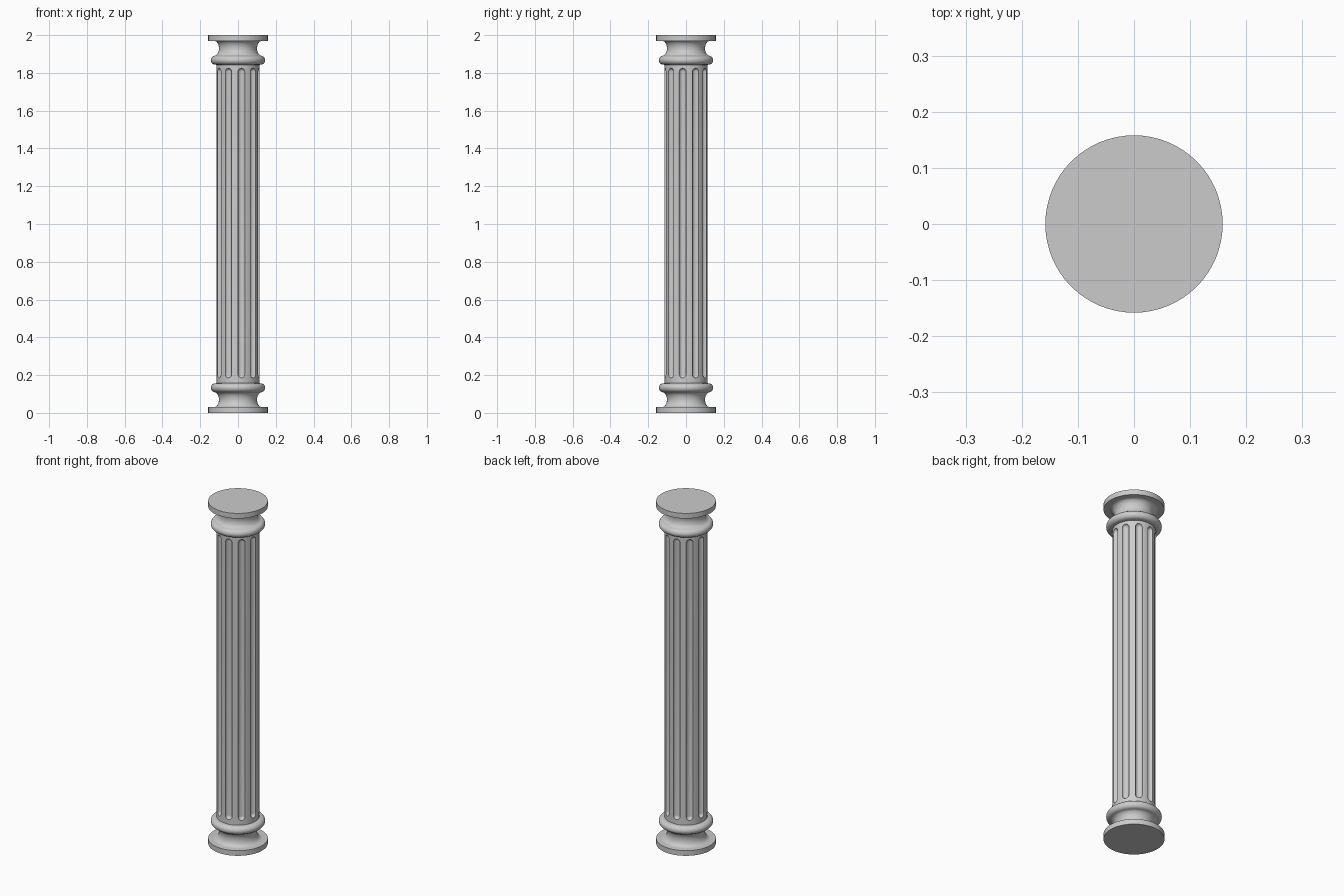
import bpy, bmesh
from math import sin, cos, pi, radians
from mathutils import Matrix, Vector

if "Cube" in bpy.data.objects:
    bpy.data.objects.remove(bpy.data.objects["Cube"])


def revolve(name, profile, segments=64):
    """Solid of revolution around z from (radius, height) points."""
    bm = bmesh.new()
    verts = [bm.verts.new((r, 0, z)) for r, z in profile]
    edges = [bm.edges.new(pair) for pair in zip(verts, verts[1:])]
    bmesh.ops.spin(bm, geom=verts + edges, cent=(0, 0, 0), axis=(0, 0, 1),
                   angle=2 * pi, steps=segments)
    bmesh.ops.remove_doubles(bm, verts=bm.verts, dist=1e-5)
    bmesh.ops.recalc_face_normals(bm, faces=bm.faces)
    mesh = bpy.data.meshes.new(name)
    bm.to_mesh(mesh)
    bm.free()
    obj = bpy.data.objects.new(name, mesh)
    bpy.context.collection.objects.link(obj)
    return obj


def smooth(obj):
    bpy.ops.object.select_all(action='DESELECT')
    obj.select_set(True)
    bpy.context.view_layer.objects.active = obj
    bpy.ops.object.shade_smooth_by_angle(angle=radians(35))


def arc(cr, cz, rr, rz, a0, a1, n=12):
    """Elliptical arc in the (radius, height) plane, angles in degrees."""
    angles = [radians(a0 + (a1 - a0) * i / n) for i in range(n + 1)]
    return [(cr + rr * cos(a), cz + rz * sin(a)) for a in angles]


# Base and capital share one moulding: plinth disc, concave neck, rounded ring
moulding = [(0, 0), (0.158, 0), (0.158, 0.03)]
moulding += arc(0.128, 0.07, 0.027, 0.04, 270, 90)
moulding += arc(0.121, 0.133, 0.023, 0.023, -90, 90)
moulding += [(0.113, 0.158), (0, 0.158)]
base = revolve("base", moulding)
capital = revolve("capital", [(r, 2 - z) for r, z in moulding])

# Plain shaft
shaft = revolve("shaft", [(0, 0.15), (0.113, 0.15), (0.113, 1.85), (0, 1.85)])

# Ten round-ended flutes cut into the shaft
FLUTES, R, LOW, HIGH = 10, 0.019, 0.185, 1.825
capsule = arc(0, LOW + R, R, R, -90, 0, 6) + arc(0, HIGH - R, R, R, 0, 90, 6)
cutter = revolve("flute_cutter", capsule, 20)
bm = bmesh.new()
for i in range(FLUTES):
    a = radians(-81 + 360 / FLUTES * i)
    start = len(bm.verts)
    bm.from_mesh(cutter.data)
    bm.verts.ensure_lookup_table()
    bmesh.ops.translate(bm, verts=bm.verts[start:],
                        vec=Vector((0.115 * cos(a), 0.115 * sin(a), 0)))
bm.to_mesh(cutter.data)
bm.free()
cutter.hide_render = True
cutter.hide_set(True)

cut = shaft.modifiers.new("flutes", 'BOOLEAN')
cut.operation = 'DIFFERENCE'
cut.solver = 'EXACT'
cut.object = cutter
bpy.context.view_layer.objects.active = shaft
shaft.select_set(True)
bpy.ops.object.modifier_apply(modifier=cut.name)
bpy.data.objects.remove(cutter)

for part in (base, shaft, capital):
    smooth(part)
